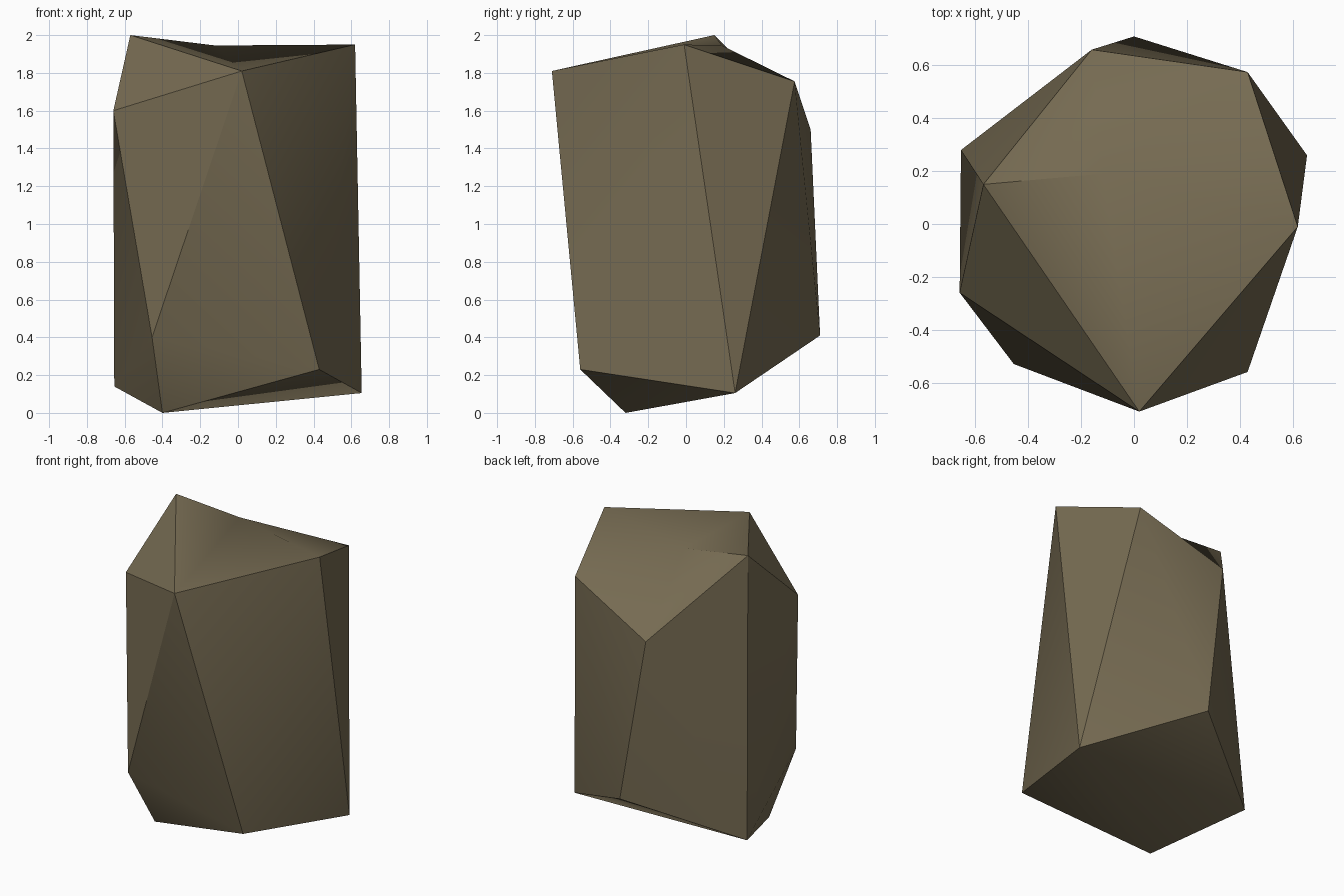
import bpy, bmesh, math

if "Cube" in bpy.data.objects:
    bpy.data.objects.remove(bpy.data.objects["Cube"])

# Corner points of the boulder
P = {
    # crown
    "A": (-0.57, 0.15, 2.00), "B": (-0.12, 0.19, 1.945), "C": (0.62, -0.01, 1.95),
    "D": (0.02, -0.71, 1.81), "E": (-0.66, -0.26, 1.60),
    "F": (0.43, 0.575, 1.755), "G": (-0.16, 0.66, 1.50),
    # base
    "H": (0.00, 0.71, 0.41), "I": (-0.655, 0.28, 0.14), "J": (0.655, 0.26, 0.105),
    "K": (0.43, -0.56, 0.23), "L": (-0.455, -0.53, 0.40), "M": (-0.40, -0.32, 0.00),
}
# Facets: crown, sides, underside
FACETS = ("ABD BCD BCF BFG ABG ADE "
          "AEI AGI GHI FGH FHJ CFJ CJK CDK DKL DEL EIL "
          "ILM KLM JKM IJM HIJ").split()

bm = bmesh.new()
verts = {k: bm.verts.new(co) for k, co in P.items()}
for f in FACETS:
    bm.faces.new([verts[c] for c in f])
bmesh.ops.recalc_face_normals(bm, faces=bm.faces[:])
mesh = bpy.data.meshes.new("boulder")
bm.to_mesh(mesh)
bm.free()

# Single stone colour
stone = bpy.data.materials.new("olive_brown_stone")
stone.diffuse_color = (0.18, 0.146, 0.084, 1)
stone.use_nodes = True
stone.node_tree.nodes["Principled BSDF"].inputs["Base Color"].default_value = stone.diffuse_color
mesh.materials.append(stone)

boulder = bpy.data.objects.new("boulder", mesh)
bpy.context.collection.objects.link(boulder)
bpy.context.view_layer.objects.active = boulder
boulder.select_set(True)
bpy.ops.object.shade_smooth_by_angle(angle=math.radians(30))
